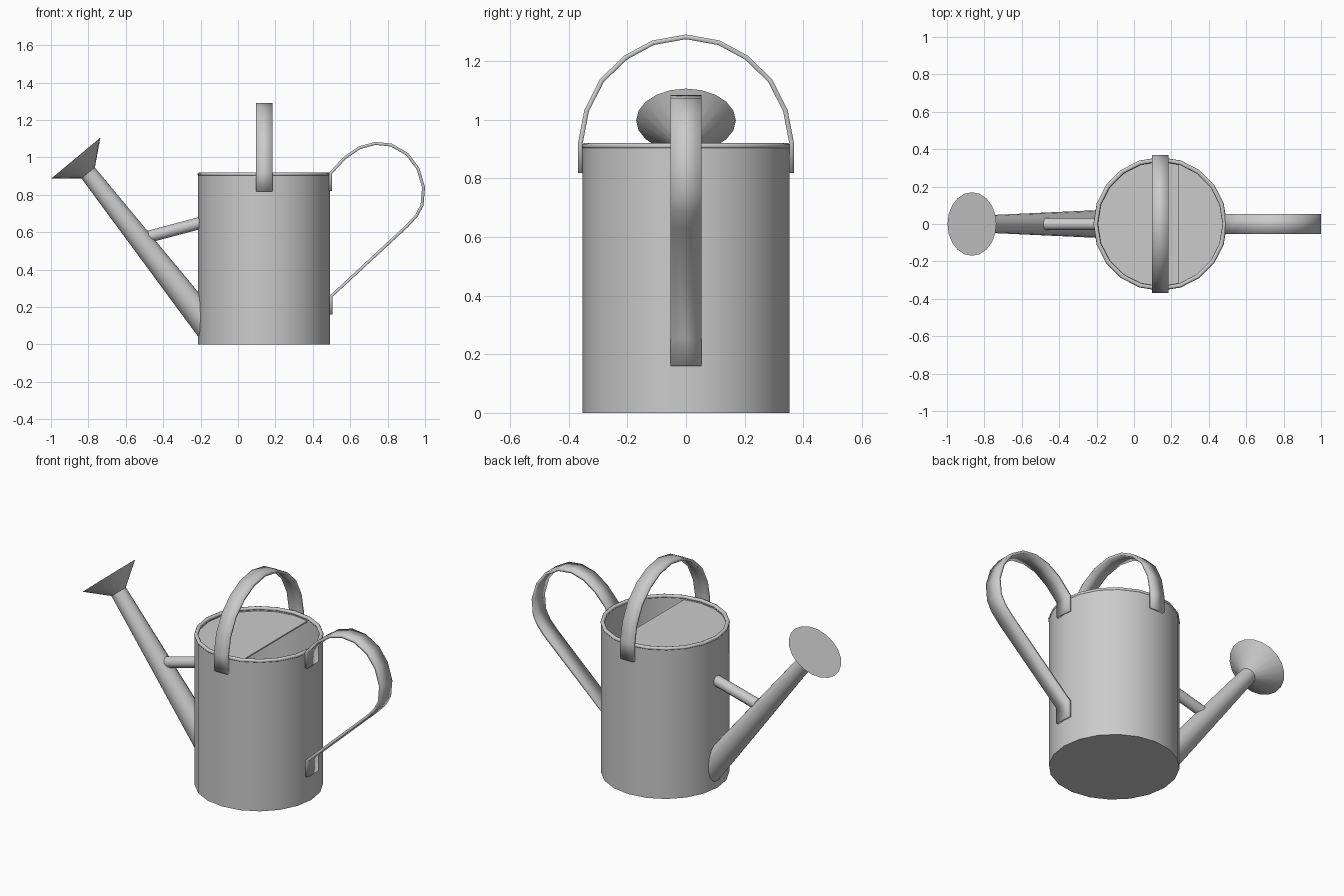
import bpy, bmesh
from math import sin, cos, pi, sqrt, radians
from mathutils import Vector

if "Cube" in bpy.data.objects:
    bpy.data.objects.remove(bpy.data.objects["Cube"])

CX, R, H = 0.14, 0.353, 0.92     # can centre, radius and height


def finish(name, bm, angle=40):
    bmesh.ops.recalc_face_normals(bm, faces=bm.faces)
    me = bpy.data.meshes.new(name)
    bm.to_mesh(me)
    bm.free()
    ob = bpy.data.objects.new(name, me)
    bpy.context.collection.objects.link(ob)
    bpy.ops.object.select_all(action='DESELECT')
    ob.select_set(True)
    bpy.context.view_layer.objects.active = ob
    bpy.ops.object.shade_smooth_by_angle(angle=radians(angle))
    return ob


def loft(name, rings, closed=False, caps=(), angle=40):
    """Skin a list of point rings; optionally join last to first or cap ends."""
    bm = bmesh.new()
    vs = [[bm.verts.new(p) for p in ring] for ring in rings]
    n = len(vs[0])
    pairs = list(zip(vs, vs[1:])) + ([(vs[-1], vs[0])] if closed else [])
    for a, b in pairs:
        for i in range(n):
            j = (i + 1) % n
            bm.faces.new((a[i], a[j], b[j], b[i]))
    for k in caps:
        bm.faces.new(vs[k])
    return finish(name, bm, angle)


def ring(center, axis, r, n):
    """Circle of n points around an axis lying in the xz plane."""
    c, a = Vector(center), Vector(axis).normalized()
    u, v = Vector((0, 1, 0)), a.cross(Vector((0, 1, 0)))
    return [c + r * (cos(2 * pi * i / n) * u + sin(2 * pi * i / n) * v) for i in range(n)]


def lathe(name, center, axis, profile, n, **kw):
    c, a = Vector(center), Vector(axis).normalized()
    return loft(name, [ring(c + a * h, a, r, n) for r, h in profile], **kw)


def strap(name, path, across, width, thick=0.016):
    """Flat metal band following a path."""
    bm = bmesh.new()
    off = Vector(across) * width / 2
    rows = [(bm.verts.new(Vector(p) - off), bm.verts.new(Vector(p) + off)) for p in path]
    for a, b in zip(rows, rows[1:]):
        bm.faces.new((a[0], a[1], b[1], b[0]))
    ob = finish(name, bm, 30)
    m = ob.modifiers.new("thickness", 'SOLIDIFY')
    m.thickness, m.offset = thick, 0
    return ob


def on_can(p, q):
    """Slide from p along p->q until the can wall is reached."""
    for k in range(201):
        s = p.lerp(q, k / 200)
        if s.x >= CX - sqrt((R - 0.008) ** 2 - s.y ** 2):
            return s
    return q


UP = (0, 0, 1)
# can body with thin wall and flat floor
lathe("can_body", (CX, 0, 0), UP,
      [(R, 0), (R, H - 0.01), (R - 0.016, H - 0.01), (R - 0.016, 0.01)], 20, caps=(0, -1))

# rolled rim
lathe("rim", (CX, 0, H - 0.01), UP,
      [(R - 0.008 + 0.012 * cos(k * pi / 4), 0.01 * sin(k * pi / 4)) for k in range(8)],
      20, closed=True, angle=60)

# half cover over the spout side of the opening
bm = bmesh.new()
rc, edge = R - 0.012, 0.10
half = sqrt(rc * rc - edge * edge)
pts = [(edge, half)] + [(rc * cos(pi * k / 10), rc * sin(pi * k / 10)) for k in range(5, 16)]
pts += [(edge, -half)]
face = bm.faces.new([bm.verts.new((CX + x, y, 0.888)) for x, y in pts])
ext = bmesh.ops.extrude_face_region(bm, geom=[face])
bmesh.ops.translate(bm, vec=(0, 0, 0.008),
                    verts=[g for g in ext["geom"] if isinstance(g, bmesh.types.BMVert)])
finish("half_cover", bm, 30)

# tapered spout, trimmed where it meets the can
tip, base = Vector((-0.805, 0, 0.922)), Vector((-0.09, 0, 0.008))
axis = tip - base
top, low = ring(tip, axis, 0.046, 16), ring(base, axis, 0.079, 16)
loft("spout", [[on_can(p, q) for p, q in zip(top, low)], top])

# sprinkler head with flat face
lathe("sprinkler_head", (-0.8, 0, 0.917), (-0.64, 0, 0.77),
      [(0.045, 0), (0.17, 0.104)], 20, caps=(0, -1))

# brace between spout and can
a, b = Vector((-0.475, 0, 0.577)), Vector((-0.2, 0, 0.65))
lathe("spout_brace", a, b - a, [(0.032, 0), (0.032, (b - a).length)], 12, caps=(0, -1))

# carrying handle arching over the top
arc = [(0.360, 0.818), (0.360, 0.92), (0.339, 1.03), (0.287, 1.133), (0.205, 1.212), (0.112, 1.262)]
path = [(CX, -y, z) for y, z in arc] + [(CX, 0, 1.282)] + [(CX, y, z) for y, z in reversed(arc)]
strap("top_handle", path, (1, 0, 0), 0.09)

# pouring handle at the back
loop = [(0.495, 0.82), (0.495, 0.915), (0.57, 0.997), (0.65, 1.052), (0.735, 1.075),
        (0.82, 1.066), (0.905, 1.017), (0.962, 0.94), (0.992, 0.84), (0.984, 0.745),
        (0.955, 0.69), (0.905, 0.635), (0.497, 0.257), (0.497, 0.16)]
strap("back_handle", [(x, 0, z) for x, z in loop], (0, 1, 0), 0.105)
